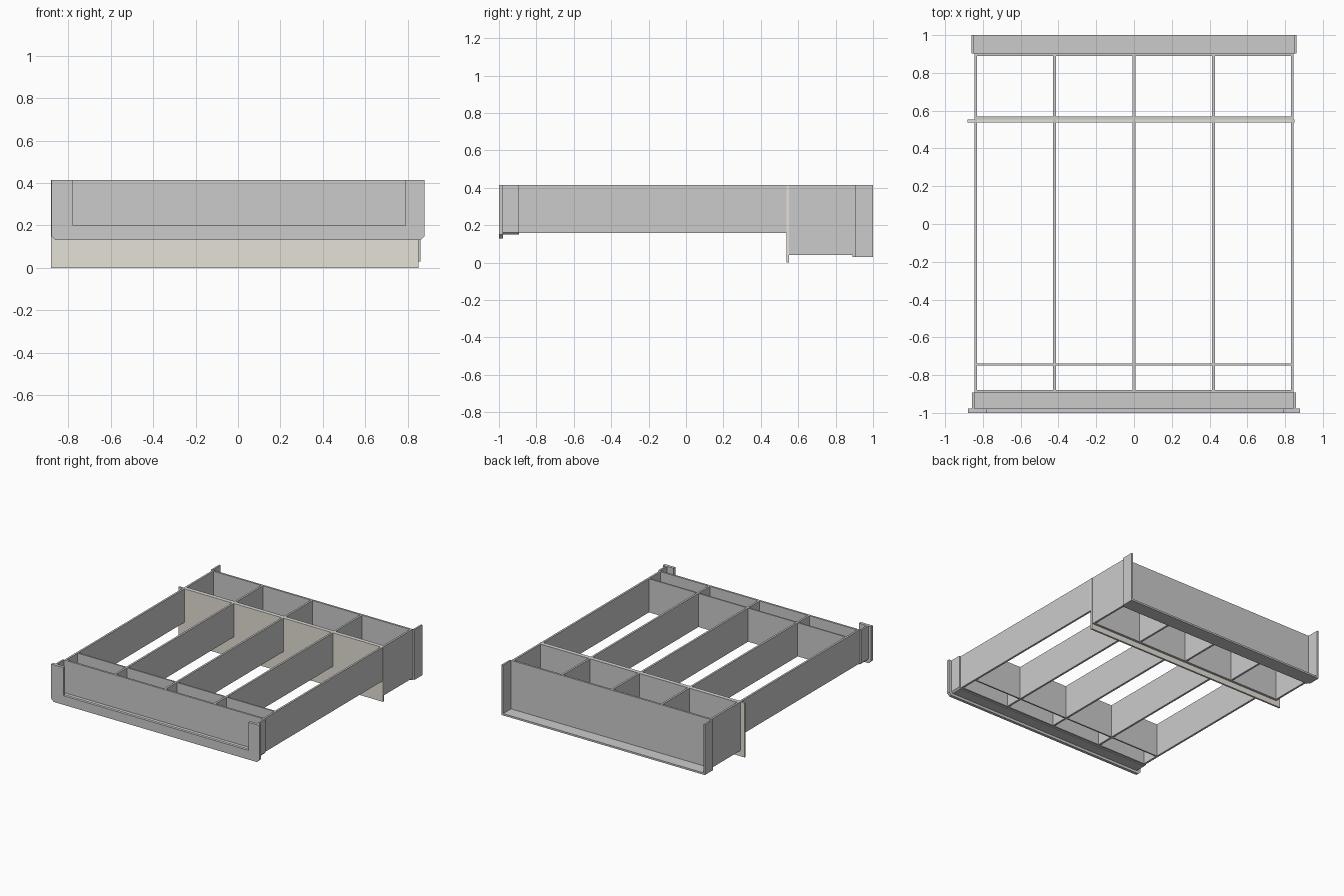
import bpy, bmesh
from mathutils import Vector

if "Cube" in bpy.data.objects:
    bpy.data.objects.remove(bpy.data.objects["Cube"])

TOP = 0.415
T = 0.015  # sheet thickness


def box(name, x0, x1, y0, y1, z0, z1):
    bm = bmesh.new()
    bmesh.ops.create_cube(bm, size=1)
    for v in bm.verts:
        v.co = Vector(((x0 + x1) / 2 + v.co.x * (x1 - x0),
                       (y0 + y1) / 2 + v.co.y * (y1 - y0),
                       (z0 + z1) / 2 + v.co.z * (z1 - z0)))
    return finish(name, bm)


def prism(name, points, vector):
    """Extrude a closed outline of 3D points along a vector."""
    bm = bmesh.new()
    face = bm.faces.new([bm.verts.new(p) for p in points])
    ext = bmesh.ops.extrude_face_region(bm, geom=[face])
    moved = [g for g in ext["geom"] if isinstance(g, bmesh.types.BMVert)]
    bmesh.ops.translate(bm, verts=moved, vec=vector)
    bmesh.ops.recalc_face_normals(bm, faces=bm.faces)
    return finish(name, bm)


def finish(name, bm):
    mesh = bpy.data.meshes.new(name)
    bm.to_mesh(mesh)
    bm.free()
    ob = bpy.data.objects.new(name, mesh)
    bpy.context.collection.objects.link(ob)
    return ob


def u_shape(name, half, z0, y0, y1, left, right, floor, chamfer=0.0):
    """Open-topped U in the XZ plane, extruded from y0 to y1."""
    c = max(chamfer, 0.001)
    outline = [(-half, TOP), (-half, z0 + c), (-half + c, z0),
               (half - c, z0), (half, z0 + c), (half, TOP),
               (right, TOP), (right, floor), (left, floor), (left, TOP)]
    return prism(name, [(x, y0, z) for x, z in outline], (0, y1 - y0, 0))


# Lengthwise rails, deeper behind the divider
rail = [(-0.89, TOP), (-0.89, 0.158), (0.55, 0.158),
        (0.55, 0.042), (0.90, 0.042), (0.90, TOP)]
for i, x in enumerate((-0.838, -0.42, 0, 0.42, 0.838)):
    prism(f"rail_{i + 1}", [(x - T / 2, y, z) for y, z in rail], (T, 0, 0))

# Crosswise webs
box("front_web", -0.845, 0.845, -0.895, -0.88, 0.158, TOP)
box("front_cross_plate", -0.838, 0.838, -0.75, -0.739, 0.158, TOP)
box("divider_web", -0.843, 0.843, 0.552, 0.57, 0.042, TOP)
box("back_web", -0.845, 0.845, 0.89, 0.905, 0.03, TOP)

# Flanges around the end webs, open outward and upward
u_shape("front_flange", 0.858, 0.15, -0.98, -0.893, -0.845, 0.845, 0.165, 0.012)
u_shape("back_flange", 0.86, 0.03, 0.903, 1.0, -0.847, 0.847, 0.044)

# U-shaped front frame with clipped lower corners
u_shape("front_frame", 0.88, 0.13, -1.0, -0.978, -0.777, 0.79, 0.2, 0.02)

# Beige divider board hanging below the rails
board = box("divider_board", -0.882, 0.85, 0.538, 0.552, 0.0, TOP)
mat = bpy.data.materials.new("beige")
mat.diffuse_color = (0.78, 0.75, 0.68, 1)
mat.use_nodes = True
mat.node_tree.nodes["Principled BSDF"].inputs["Base Color"].default_value = mat.diffuse_color
board.data.materials.append(mat)
